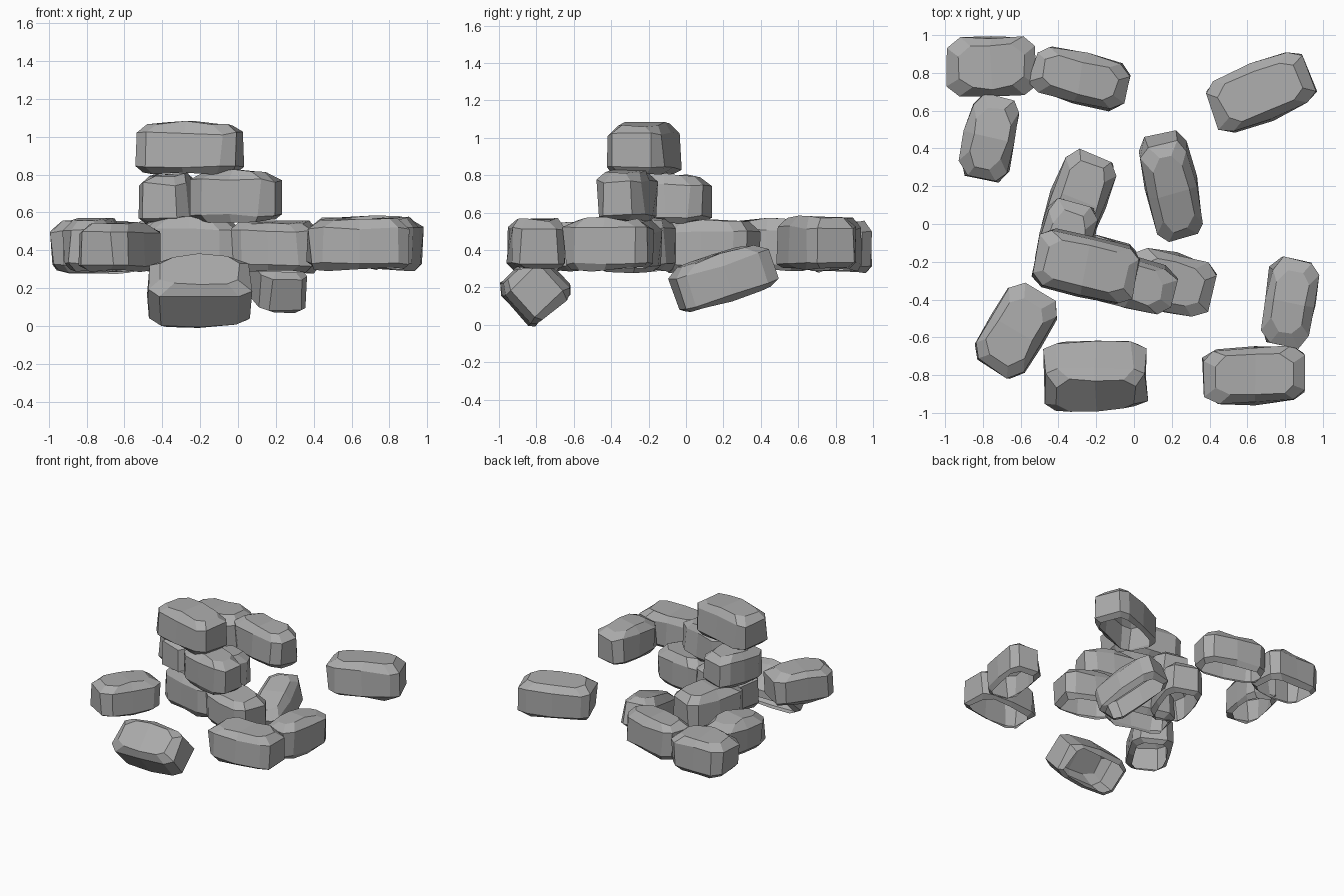
import bpy, bmesh, random
from math import radians
from mathutils import Euler, Vector

if "Cube" in bpy.data.objects:
    bpy.data.objects.remove(bpy.data.objects["Cube"])

GREY = (0.41, 0.41, 0.41, 1)
stone = bpy.data.materials.new("stone_grey")
stone.use_nodes = True
stone.diffuse_color = GREY
bsdf = stone.node_tree.nodes["Principled BSDF"]
bsdf.inputs["Base Color"].default_value = GREY
bsdf.inputs["Roughness"].default_value = 0.9


def outline(hx, hy, cx, cy):
    """Cut-cornered rectangle with a slightly bulging middle on the long sides."""
    side = hy * 0.95
    return [(hx, cy - side), (hx, side - cy), (hx - cx, side), (0, hy), (cx - hx, side),
            (-hx, side - cy), (-hx, cy - side), (cx - hx, -side), (0, -hy), (hx - cx, -side)]


def brick(name, center, size, yaw, pitch=0, roll=0, seed=0):
    """Rough hewn shell, open underneath, lofted from four stacked outlines."""
    rng = random.Random(seed)
    hx, hy, hz = (s / 2 for s in size)
    bm = bmesh.new()
    rings = []
    # height, inset along, inset across
    for level, ix, iy in ((-1, 0.035, 0.03), (-0.76, 0.005, 0), (0.58, 0, 0.005), (0.95, 0.06, 0.045)):
        ring = []
        for x, y in outline(hx - ix, hy - iy, 0.065, 0.045):
            z = hz * level
            if x == 0 and level > 0.9:
                z = hz
            wobble = Vector([rng.uniform(-0.01, 0.01) for _ in range(3)])
            ring.append(bm.verts.new(Vector((x, y, z)) + wobble))
        rings.append(ring)
    n = len(rings[0])
    for low, high in zip(rings, rings[1:]):
        for i in range(n):
            j = (i + 1) % n
            bm.faces.new((low[i], low[j], high[j], high[i]))
    # Top folds along the middle
    top = rings[-1]
    bm.faces.new(top[3:9])
    bm.faces.new(top[8:] + top[:4])
    mesh = bpy.data.meshes.new(name)
    bm.to_mesh(mesh)
    bm.free()
    mesh.materials.append(stone)
    obj = bpy.data.objects.new(name, mesh)
    obj.location = center
    obj.rotation_euler = Euler((radians(roll), radians(-pitch), radians(yaw)))
    bpy.context.collection.objects.link(obj)


# name, centre, size, yaw, pitch, roll
bricks = [
    # Stacked pile
    ("pile_base_back", (-0.29, 0.13, 0.42), (0.50, 0.30, 0.27), 70),
    ("pile_base_front", (-0.23, -0.21, 0.43), (0.48, 0.30, 0.28), -13),
    ("pile_base_right", (0.195, -0.31, 0.42), (0.45, 0.31, 0.27), -14),
    ("pile_middle_left", (-0.36, -0.085, 0.675), (0.41, 0.29, 0.26), 76),
    ("pile_middle_right", (-0.01, -0.315, 0.69), (0.45, 0.27, 0.27), -14),
    ("pile_top", (-0.255, -0.225, 0.94), (0.55, 0.32, 0.27), -13),
    # Back left row
    ("corner_brick", (-0.755, 0.835, 0.42), (0.46, 0.32, 0.27), 1),
    ("corner_brick_back", (-0.285, 0.775, 0.435), (0.52, 0.27, 0.28), -14),
    ("corner_brick_side", (-0.765, 0.455, 0.43), (0.44, 0.275, 0.27), 78),
    # Scattered bricks
    ("loose_back_brick", (0.67, 0.70, 0.44), (0.55, 0.32, 0.28), 22),
    ("loose_side_brick", (0.825, -0.415, 0.435), (0.46, 0.27, 0.27), 81),
    ("loose_front_brick", (0.64, -0.80, 0.435), (0.54, 0.31, 0.27), 3),
    ("loose_turned_brick", (-0.625, -0.565, 0.42), (0.47, 0.31, 0.26), 59),
    # Fallen bricks
    ("leaning_brick", (0.20, 0.195, 0.255), (0.54, 0.27, 0.25), 102, 17),
    ("tumbled_brick", (-0.205, -0.81, 0.19), (0.54, 0.31, 0.30), 1, 0, 43),
]
for i, spec in enumerate(bricks):
    brick(*spec, seed=i + 1)
